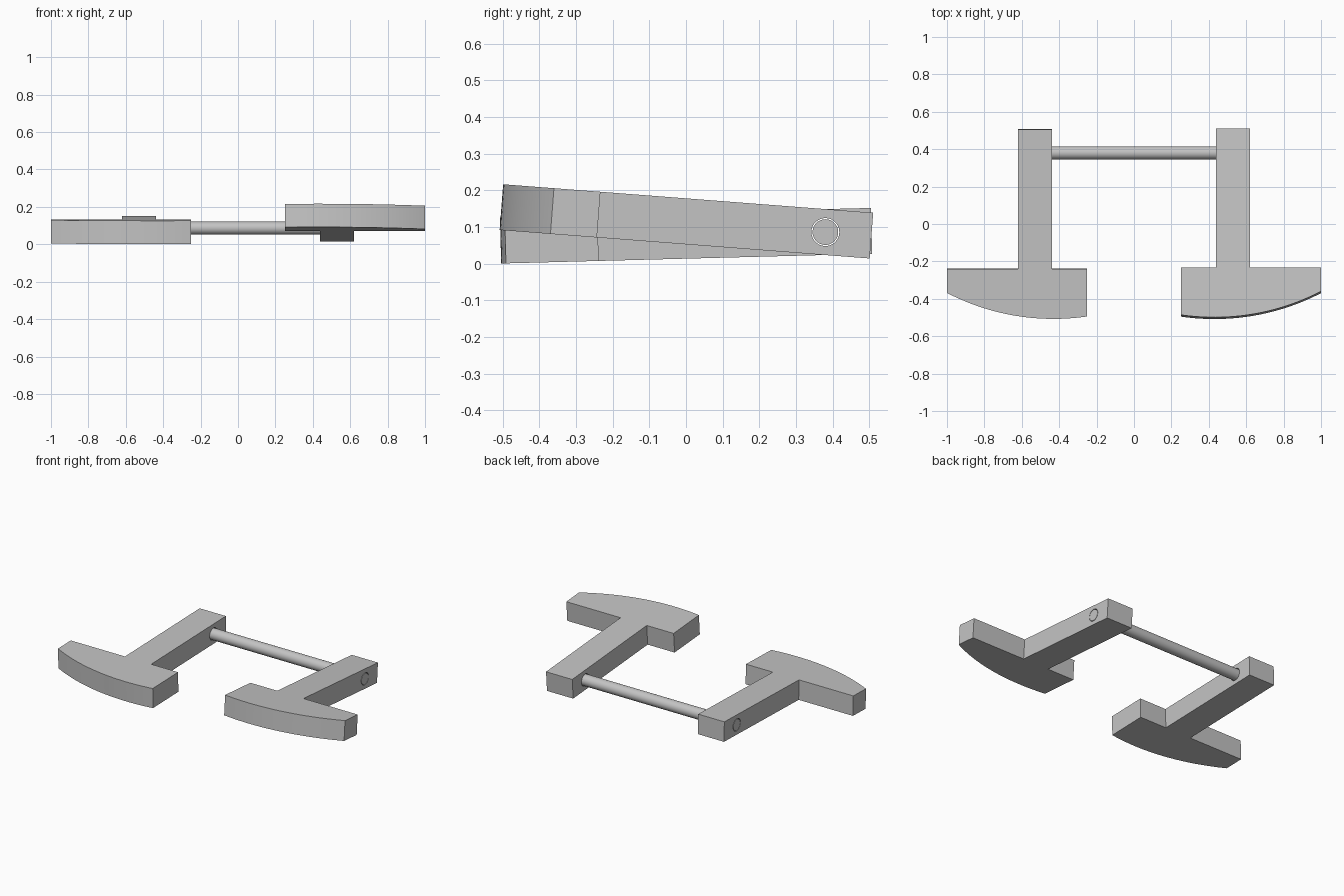
import bpy, bmesh, math
from mathutils import Matrix, Vector

if "Cube" in bpy.data.objects:
    bpy.data.objects.remove(bpy.data.objects["Cube"], do_unlink=True)

AXLE = Vector((0, 0.38, 0.0865))
THICK = 0.125
GREY = (0.55, 0.55, 0.55, 1)

mat = bpy.data.materials.new("light_grey")
mat.use_nodes = True
mat.diffuse_color = GREY
mat.node_tree.nodes["Principled BSDF"].inputs["Base Color"].default_value = GREY


def smooth(obj):
    bpy.ops.object.select_all(action='DESELECT')
    obj.select_set(True)
    bpy.context.view_layer.objects.active = obj
    bpy.ops.object.shade_smooth_by_angle(angle=math.radians(30))


def rod(name, radius, length):
    """Cylinder along x through the pivot."""
    bpy.ops.mesh.primitive_cylinder_add(vertices=48, radius=radius, depth=length,
                                        location=AXLE, rotation=(0, math.pi / 2, 0))
    obj = bpy.context.object
    obj.name = name
    obj.data.materials.append(mat)
    return obj


def pedal_outline(steps=28):
    """Plan of arm and curved head, with the pivot at y = 0."""
    radius, mid, front = 1.238, 0.43, -0.886
    pts = [(0.438, 0.126), (0.438, -0.62), (0.25, -0.62)]
    for i in range(steps + 1):
        x = 0.25 + 0.75 * i / steps
        pts.append((x, front + radius - math.sqrt(radius ** 2 - (x - mid) ** 2)))
    return pts + [(1.0, -0.62), (0.621, -0.62), (0.621, 0.126)]


def pedal(name, side, tilt):
    bm = bmesh.new()
    face = bm.faces.new([bm.verts.new((side * x, y, -THICK / 2)) for x, y in pedal_outline()])
    ext = bmesh.ops.extrude_face_region(bm, geom=[face])
    top = [v for v in ext["geom"] if isinstance(v, bmesh.types.BMVert)]
    bmesh.ops.translate(bm, verts=top, vec=(0, 0, THICK))
    bmesh.ops.recalc_face_normals(bm, faces=bm.faces)
    # Swing the pedal about the axle
    bm.transform(Matrix.Translation(AXLE) @ Matrix.Rotation(math.radians(tilt), 4, 'X'))
    mesh = bpy.data.meshes.new(name)
    bm.to_mesh(mesh)
    bm.free()
    obj = bpy.data.objects.new(name, mesh)
    bpy.context.collection.objects.link(obj)
    mesh.materials.append(mat)
    return obj


# Axle and the cutter for its clearance holes
axle = rod("axle", 0.035, 1.242)
smooth(axle)
cutter = rod("axle_hole_cutter", 0.038, 1.6)
cutter.hide_render = True

# Two pedals at different angles
for name, side, tilt in (("left_pedal", 1, -4.4), ("right_pedal", -1, 1.5)):
    obj = pedal(name, side, tilt)
    hole = obj.modifiers.new("axle_hole", 'BOOLEAN')
    hole.operation = 'DIFFERENCE'
    hole.solver = 'EXACT'
    hole.object = cutter
    bpy.context.view_layer.objects.active = obj
    bpy.ops.object.modifier_apply(modifier=hole.name)
    smooth(obj)

bpy.data.objects.remove(cutter, do_unlink=True)
